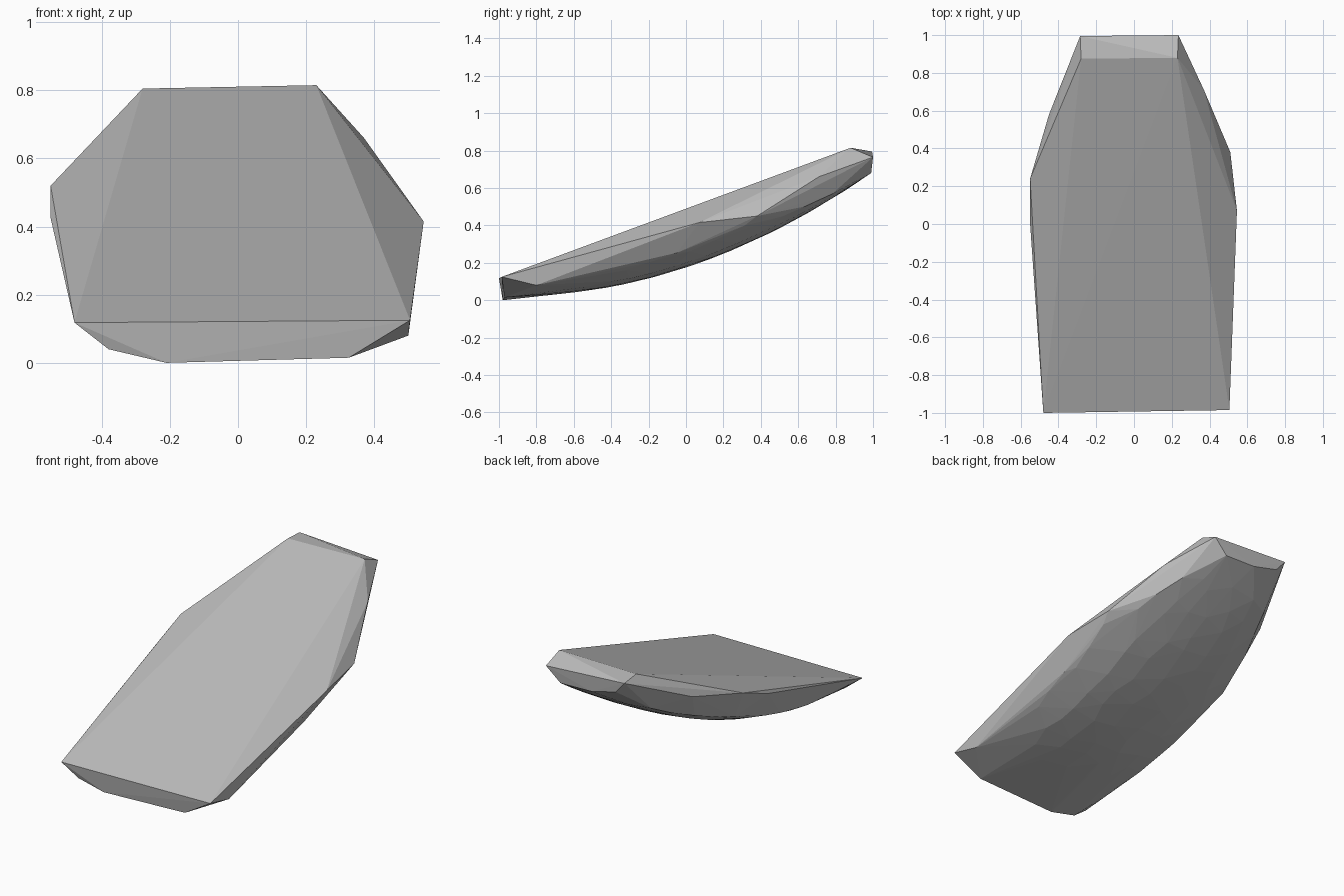
import bpy, bmesh, random

if "Cube" in bpy.data.objects:
    bpy.data.objects.remove(bpy.data.objects["Cube"])

random.seed(4)

# Grey stone colour
stone = bpy.data.materials.new("stone_grey")
stone.diffuse_color = (0.5, 0.5, 0.5, 1)
stone.use_nodes = True
stone.node_tree.nodes["Principled BSDF"].inputs["Base Color"].default_value = stone.diffuse_color

# Flat broken top: rim corners
rim = [(-0.48, -1, 0.118), (0.505, -0.985, 0.125), (0.545, 0.07, 0.415),
       (0.23, 0.88, 0.815), (-0.28, 0.875, 0.805), (-0.55, 0.24, 0.52)]

# Chipped sides between the rim and the belly
sides = [(-0.55, 0.0, 0.425), (-0.45, 0.58, 0.6), (0.51, 0.38, 0.45),
         (0.37, 0.71, 0.66), (0.5, -0.8, 0.08)]

# Blunt front and back ends
ends = [(-0.38, -0.98, 0.04), (-0.21, -0.98, 0), (0.325, -0.97, 0.015),
        (0.235, 1, 0.765), (-0.285, 0.995, 0.795),
        (0.145, 0.99, 0.68), (-0.06, 0.99, 0.685), (-0.225, 0.99, 0.725)]


def half_width(y):
    """Width of the belly, tapering towards both ends."""
    if y > 0.3:
        return 0.5 - 0.36 * (y - 0.3)
    return 0.5 - 0.04 * (0.3 - y)


# Rounded belly: a jittered grid on a shallow bowl
belly = []
for row in range(12):
    for col in range(7):
        y = -0.78 + 1.6 * (row + (col % 2) * 0.5) / 11.5 + random.uniform(-0.04, 0.04)
        u = (col - 3) / 3 * 0.95 + random.uniform(-0.05, 0.05)
        x = u * half_width(y)
        v = x / 0.5
        z = 0.175 + 0.33 * y + 0.18 * y * y + 0.05 * v ** 2 + 0.06 * v ** 4
        belly.append((x, y, max(z, 0.003)))

# Wrap all points in one faceted shard
bm = bmesh.new()
for p in rim + sides + ends + belly:
    bm.verts.new(p)
hull = bmesh.ops.convex_hull(bm, input=bm.verts)
loose = {g for g in hull["geom_interior"] + hull["geom_unused"]
         if isinstance(g, bmesh.types.BMVert)}
bmesh.ops.delete(bm, geom=list(loose), context='VERTS')
bmesh.ops.recalc_face_normals(bm, faces=bm.faces)
mesh = bpy.data.meshes.new("stone_shard")
bm.to_mesh(mesh)
bm.free()
mesh.materials.append(stone)
shard = bpy.data.objects.new("stone_shard", mesh)
bpy.context.collection.objects.link(shard)
